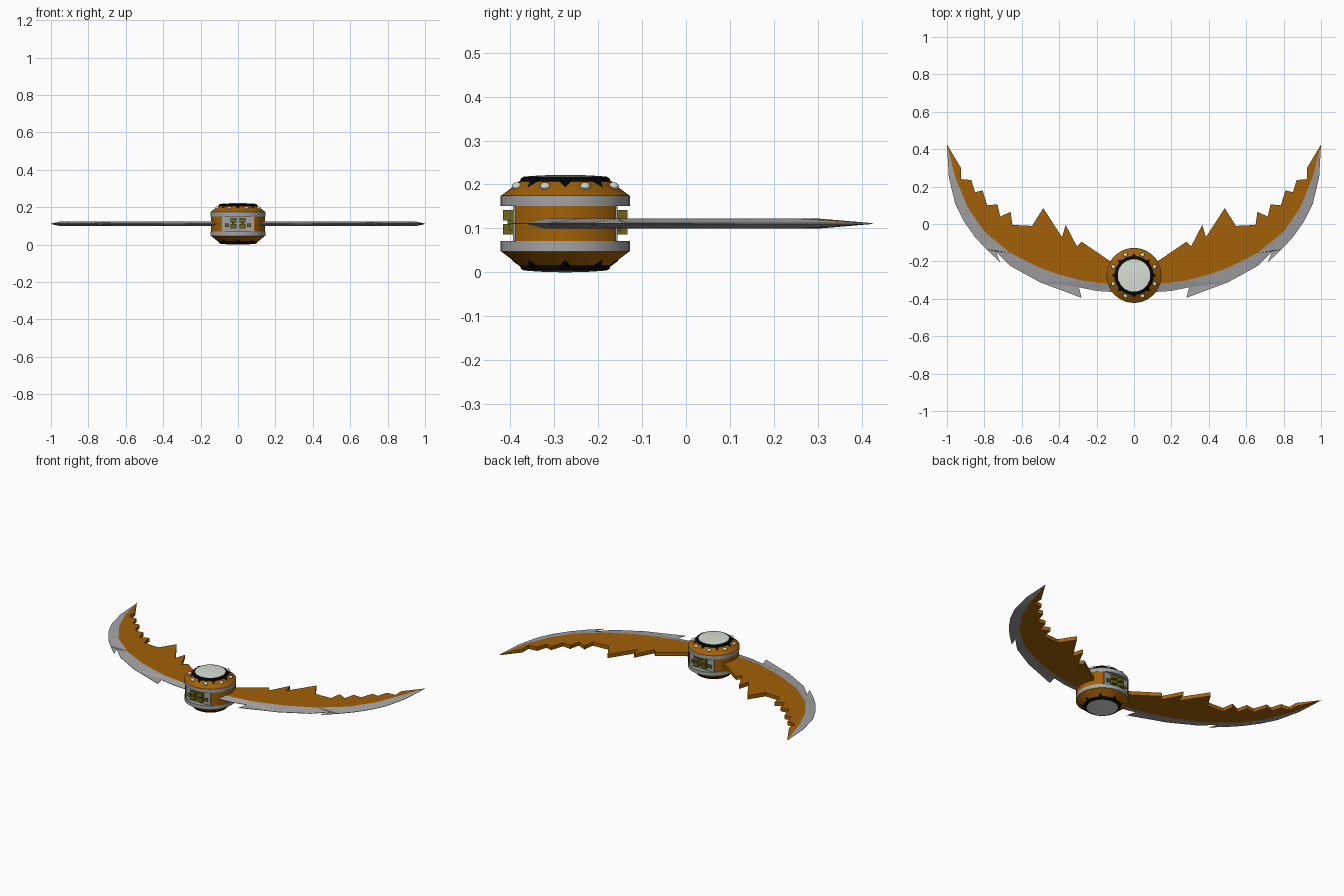
import bpy
import bmesh
import math
from mathutils import Vector
from mathutils.geometry import tessellate_polygon
from mathutils.bvhtree import BVHTree

if "Cube" in bpy.data.objects:
    bpy.data.objects.remove(bpy.data.objects["Cube"])

HUB_Y = -0.275
MID = 0.111


def material(name, rgb):
    mat = bpy.data.materials.new(name)
    mat.use_nodes = True
    colour = (*rgb, 1)
    mat.diffuse_color = colour
    mat.node_tree.nodes["Principled BSDF"].inputs["Base Color"].default_value = colour
    return mat


ORANGE = material("burnt orange", (0.36, 0.118, 0.002))
GREY = material("steel grey", (0.37, 0.37, 0.38))
BLACK = material("black", (0.002, 0.002, 0.002))
WHITE = material("pale lens", (0.68, 0.74, 0.66))
OLIVE = material("olive", (0.15, 0.13, 0.01))


def make_object(name, verts, faces, mats, indices=None, smooth=False):
    mesh = bpy.data.meshes.new(name)
    mesh.from_pydata(verts, [], faces)
    for mat in mats:
        mesh.materials.append(mat)
    if indices:
        mesh.polygons.foreach_set("material_index", indices)
    bm = bmesh.new()
    bm.from_mesh(mesh)
    bmesh.ops.recalc_face_normals(bm, faces=bm.faces)
    bm.to_mesh(mesh)
    bm.free()
    obj = bpy.data.objects.new(name, mesh)
    bpy.context.collection.objects.link(obj)
    if smooth:
        bpy.ops.object.select_all(action="DESELECT")
        obj.select_set(True)
        bpy.context.view_layer.objects.active = obj
        bpy.ops.object.shade_smooth_by_angle(angle=math.radians(25))
    return obj


def lathe(name, profile, mat, flip=False, flat=None, segments=40):
    """Spin (radius, z) points about the hub axis; flat limits the depth in y."""
    verts, faces = [], []
    for r, z in profile:
        for i in range(segments):
            a = math.tau * i / segments
            y = r * math.sin(a)
            if flat:
                y = max(-flat, min(flat, y))
            verts.append((r * math.cos(a), HUB_Y + y, 2 * MID - z if flip else z))
    for k in range(len(profile) - 1):
        for i in range(segments):
            j = (i + 1) % segments
            a, b = k * segments, (k + 1) * segments
            faces.append((a + i, a + j, b + j, b + i))
    faces.append(tuple(range(segments)))
    faces.append(tuple(range(len(verts) - segments, len(verts))))
    return make_object(name, verts, faces, [mat], smooth=True)


def boxes(name, items, mat):
    """One object made of boxes given as (centre, size)."""
    verts, faces = [], []
    quads = ((0, 1, 3, 2), (4, 6, 7, 5), (0, 4, 5, 1), (2, 3, 7, 6), (0, 2, 6, 4), (1, 5, 7, 3))
    for c, s in items:
        n = len(verts)
        verts += [tuple(c[k] + d[k] * s[k] / 2 for k in range(3))
                  for d in [(x, y, z) for x in (-1, 1) for y in (-1, 1) for z in (-1, 1)]]
        faces += [tuple(n + i for i in q) for q in quads]
    return make_object(name, verts, faces, [mat])


# Hub: waist with flattened front and back, then matching upper and lower caps
lathe("hub_waist", [(0.145, 0.065), (0.145, 0.157)], ORANGE, flat=0.115, segments=64)
for side, flip in (("upper", False), ("lower", True)):
    lathe(side + "_band", [(0.147, 0.151), (0.147, 0.175)], GREY, flip)
    lathe(side + "_cap", [(0.147, 0.174), (0.1, 0.209)], ORANGE, flip)
    lathe(side + "_collar", [(0.104, 0.204), (0.101, 0.214), (0.094, 0.218), (0.087, 0.218)],
          BLACK, flip)
    lathe(side + "_lens", [(0.088, 0.214), (0.087, 0.2185), (0.06, 0.2205), (0.03, 0.2217),
                           (0.008, 0.222)], WHITE, flip)
    # Black teeth lying on the cap
    verts, faces = [], []
    for i in range(8):
        a, n = math.tau * i / 8, len(verts)
        for r, da, z in ((0.099, -0.15, 0.2125), (0.099, 0.15, 0.2125), (0.12, 0, 0.196)):
            for drop in (0, 0.006):
                h = z - drop
                verts.append((r * math.cos(a + da), HUB_Y + r * math.sin(a + da),
                              2 * MID - h if flip else h))
        faces += [(n, n + 2, n + 4), (n + 1, n + 5, n + 3), (n, n + 1, n + 3, n + 2),
                  (n + 2, n + 3, n + 5, n + 4), (n + 4, n + 5, n + 1, n)]
    make_object(side + "_teeth", verts, faces, [BLACK])

# Rivets around the upper cap
for i in range(8):
    a = math.tau * (i + 0.5) / 8
    bpy.ops.mesh.primitive_uv_sphere_add(
        segments=14, ring_count=8, radius=0.012,
        location=(0.119 * math.cos(a), HUB_Y + 0.119 * math.sin(a), 0.196))
    rivet = bpy.context.object
    rivet.name = "rivet_%d" % (i + 1)
    rivet.scale.z = 0.75
    rivet.data.materials.append(WHITE)
    bpy.ops.object.shade_smooth_by_angle(angle=math.radians(30))

# Flat panels with blocky modules, front and back
for side, d in (("front", -1), ("back", 1)):
    boxes(side + "_panel", [((0, HUB_Y + d * 0.115, MID), (0.17, 0.008, 0.08))], GREY)
    y = HUB_Y + d * 0.129
    blocks = []
    for s in (-1, 1):
        blocks += [((s * 0.025, y, MID + 0.003 + dz), (0.032, 0.025, 0.023))
                   for dz in (-0.016, 0.016)]
        blocks += [((s * 0.025, y - d * 0.005, MID), (0.012, 0.015, 0.03)),
                   ((s * 0.058, y - d * 0.007, MID - 0.008), (0.022, 0.011, 0.018))]
    boxes(side + "_modules", blocks, OLIVE)

# Wing outline: colour boundary, serrated inner edge, thin outer blade edge
bound = [(0.1, -0.325), (0.29, -0.3), (0.4, -0.27), (0.5, -0.235), (0.66, -0.155), (0.8, -0.04),
         (0.89, 0.09), (0.955, 0.25), (1.0, 0.425)]
inner = [(0.925, 0.3), (0.925, 0.24), (0.87, 0.235), (0.85, 0.17), (0.81, 0.18), (0.785, 0.1),
         (0.73, 0.105), (0.715, 0.04), (0.66, 0.065), (0.65, -0.005), (0.545, -0.01),
         (0.485, 0.085), (0.385, -0.07), (0.365, -0.005), (0.305, -0.12), (0.28, -0.095),
         (0.14, -0.19), (0.08, -0.22)]
outer = [(0.09, -0.365), (0.2, -0.358), (0.295, -0.338), (0.28, -0.395), (0.4, -0.35),
         (0.5, -0.313), (0.66, -0.225), (0.74, -0.145), (0.715, -0.205), (0.79, -0.135),
         (0.85, -0.07), (0.91, 0.015), (0.955, 0.105), (0.99, 0.25)]
THICK, THIN = 0.0115, 0.001
points = bound + inner + outer
half = [THICK] * (len(bound) - 1) + [THIN] + [THICK] * len(inner) + [THIN] * len(outer)
nb, ni, total = len(bound), len(inner), len(points)
verts = [(x, y, MID + h) for (x, y), h in zip(points, half)]
verts += [(x, y, MID - h) for (x, y), h in zip(points, half)]
orange_loop = list(range(nb + ni))
grey_loop = list(range(nb + ni, total)) + list(range(nb - 1, -1, -1))
faces, indices = [], []
for slot, loop in enumerate((orange_loop, grey_loop)):
    flat_loop = [Vector((*points[i], 0)) for i in loop]
    for tri in tessellate_polygon([flat_loop]):
        t = [loop[k] for k in tri]
        faces += [tuple(t), tuple(i + total for i in reversed(t))]
        indices += [slot, slot]
rim = list(range(nb + ni, total)) + list(range(nb - 1, nb + ni)) + [0]
for a, b in zip(rim, rim[1:] + rim[:1]):
    faces.append((a, b, b + total, a + total))
    indices.append(1 if max(a, b) >= nb + ni else 0)
wing = make_object("wings", verts, faces, [ORANGE, GREY], indices)

# Feather ridges: thin strips draped over both sides, coloured like the wing below them
tree = BVHTree.FromPolygons([Vector(v) for v in verts], faces)
ridges = [((0.925, 0.24), (0.91, 0.05)), ((0.85, 0.17), (0.83, -0.075)),
          ((0.785, 0.1), (0.755, -0.15)), ((0.715, 0.04), (0.675, -0.2)),
          ((0.65, -0.005), (0.59, -0.25)), ((0.545, -0.01), (0.485, -0.3)),
          ((0.385, -0.07), (0.345, -0.35)), ((0.305, -0.12), (0.25, -0.335)),
          ((0.21, -0.155), (0.18, -0.345))]
ridge_verts, ridge_faces, ridge_slots = [], [], []
STEPS, WIDTH = 24, 0.0015
for start, end in ridges:
    p, q = Vector((*start, 1)), Vector((*end, 1))
    for sign in (1, -1):
        n, slots = len(ridge_verts), []
        for k in range(STEPS + 1):
            c = p.lerp(q, 0.02 + 0.96 * k / STEPS)
            hit, _, face, _ = tree.ray_cast(c, Vector((0, 0, -1)))
            if hit is None:
                continue
            z = MID + sign * (hit.z - MID + 0.0008)
            ridge_verts += [(c.x - WIDTH, c.y, z), (c.x + WIDTH, c.y, z)]
            slots.append(indices[face])
        for k in range(len(slots) - 1):
            a = n + 2 * k
            ridge_faces.append((a, a + 1, a + 3, a + 2))
            ridge_slots.append(slots[k])
ridge_strips = make_object("feather_ridges", ridge_verts, ridge_faces, [ORANGE, GREY], ridge_slots)

# Mirror the wing and its ridges to the other side
for obj in (wing, ridge_strips):
    obj.modifiers.new("mirror", "MIRROR")
